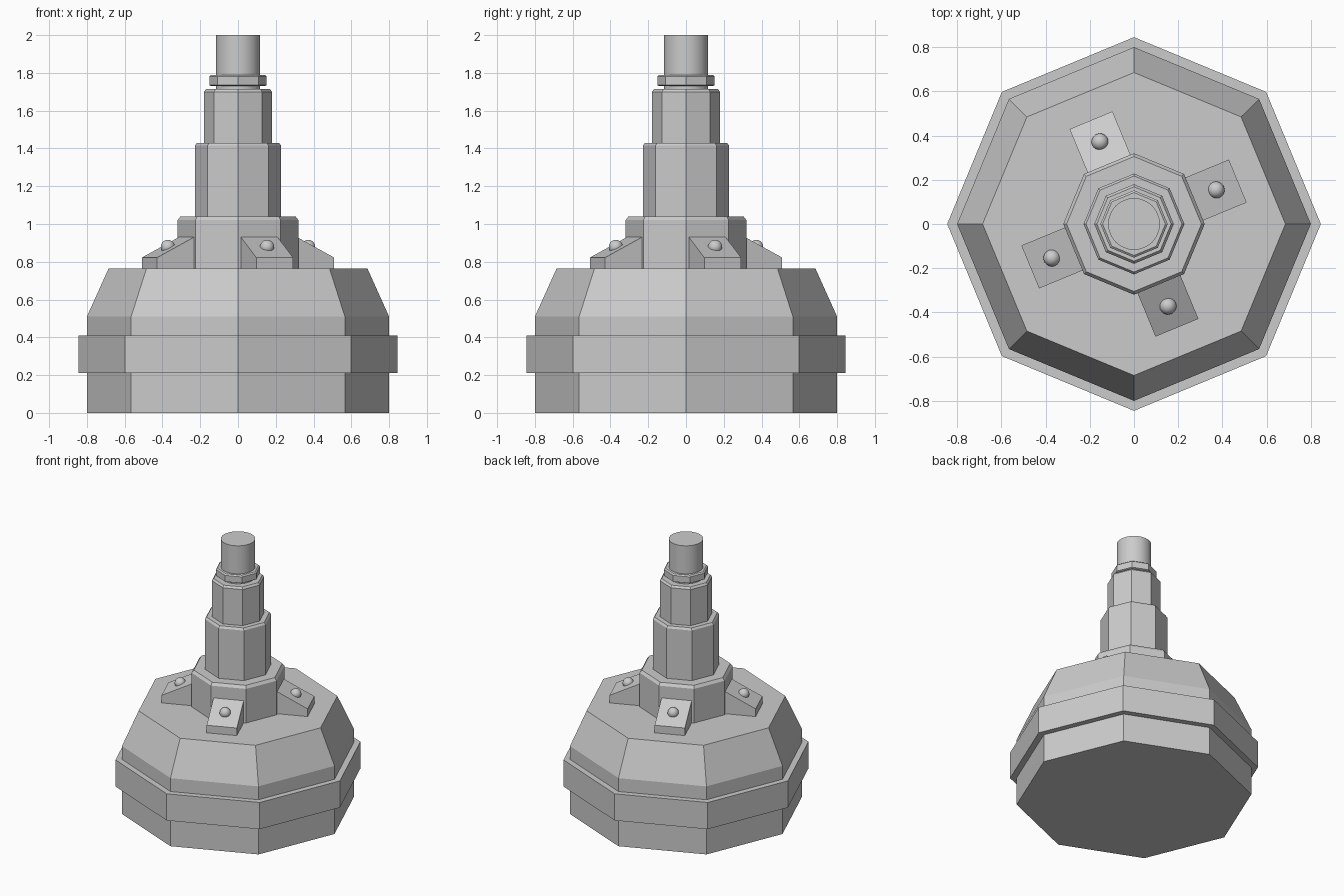
import bpy, bmesh, math
from mathutils import Matrix

if "Cube" in bpy.data.objects:
    bpy.data.objects.remove(bpy.data.objects["Cube"])

grey = bpy.data.materials.new("plain grey")
grey.diffuse_color = (0.6, 0.6, 0.6, 1)
grey.use_nodes = True
grey.node_tree.nodes["Principled BSDF"].inputs["Base Color"].default_value = grey.diffuse_color


def finish(name, bm, smooth=False):
    bmesh.ops.recalc_face_normals(bm, faces=bm.faces)
    me = bpy.data.meshes.new(name)
    bm.to_mesh(me)
    bm.free()
    me.materials.append(grey)
    ob = bpy.data.objects.new(name, me)
    bpy.context.collection.objects.link(ob)
    if smooth:
        bpy.ops.object.select_all(action='DESELECT')
        ob.select_set(True)
        bpy.context.view_layer.objects.active = ob
        bpy.ops.object.shade_smooth_by_angle(angle=math.radians(40))
    return ob


def lathe(name, profile, sides=8, smooth=False):
    """Stack of (radius, z) rings with a corner on +x, capped at both ends."""
    bm = bmesh.new()
    rings = [[bm.verts.new((r * math.cos(math.tau * i / sides),
                            r * math.sin(math.tau * i / sides), z))
              for i in range(sides)] for r, z in profile]
    for a, b in zip(rings, rings[1:]):
        for i in range(sides):
            j = (i + 1) % sides
            bm.faces.new((a[i], a[j], b[j], b[i]))
    bm.faces.new(rings[0])
    bm.faces.new(rings[-1])
    return finish(name, bm, smooth)


# Octagonal base with raised band
lathe("base", [(0.80, 0), (0.80, 0.21), (0.845, 0.21), (0.845, 0.41),
               (0.80, 0.41), (0.80, 0.51), (0.685, 0.765)])

# Stepped octagonal column with chamfered rims
lathe("column", [(0.32, 0.76), (0.32, 1.02), (0.305, 1.04), (0.228, 1.04),
                 (0.228, 1.415), (0.217, 1.43), (0.18, 1.43),
                 (0.18, 1.70), (0.168, 1.715)])

# Nut and round tip
lathe("nut", [(0.142, 1.73), (0.152, 1.735), (0.152, 1.782), (0.142, 1.79)])
lathe("round_tip", [(0.117, 1.71), (0.117, 2.0)], 32, True)

# Four sloped brackets, each with a round bolt
for k in range(4):
    turn = Matrix.Rotation(math.radians(22.5 + 90 * k), 4, 'Z')
    bm = bmesh.new()
    side = [(0.28, 0.755), (0.508, 0.755), (0.508, 0.822), (0.296, 0.93), (0.28, 0.93)]
    face = bm.faces.new([bm.verts.new((x, -0.105, z)) for x, z in side])
    ext = bmesh.ops.extrude_face_region(bm, geom=[face], use_keep_orig=True)
    bmesh.ops.translate(bm, vec=(0, 0.21, 0),
                        verts=[v for v in ext["geom"] if isinstance(v, bmesh.types.BMVert)])
    bm.transform(turn)
    finish(f"bracket_{k + 1}", bm)

    bm = bmesh.new()
    bmesh.ops.create_uvsphere(bm, u_segments=24, v_segments=12, radius=0.038,
                              matrix=turn @ Matrix.Translation((0.402, 0, 0.878)))
    finish(f"bolt_{k + 1}", bm, True)
